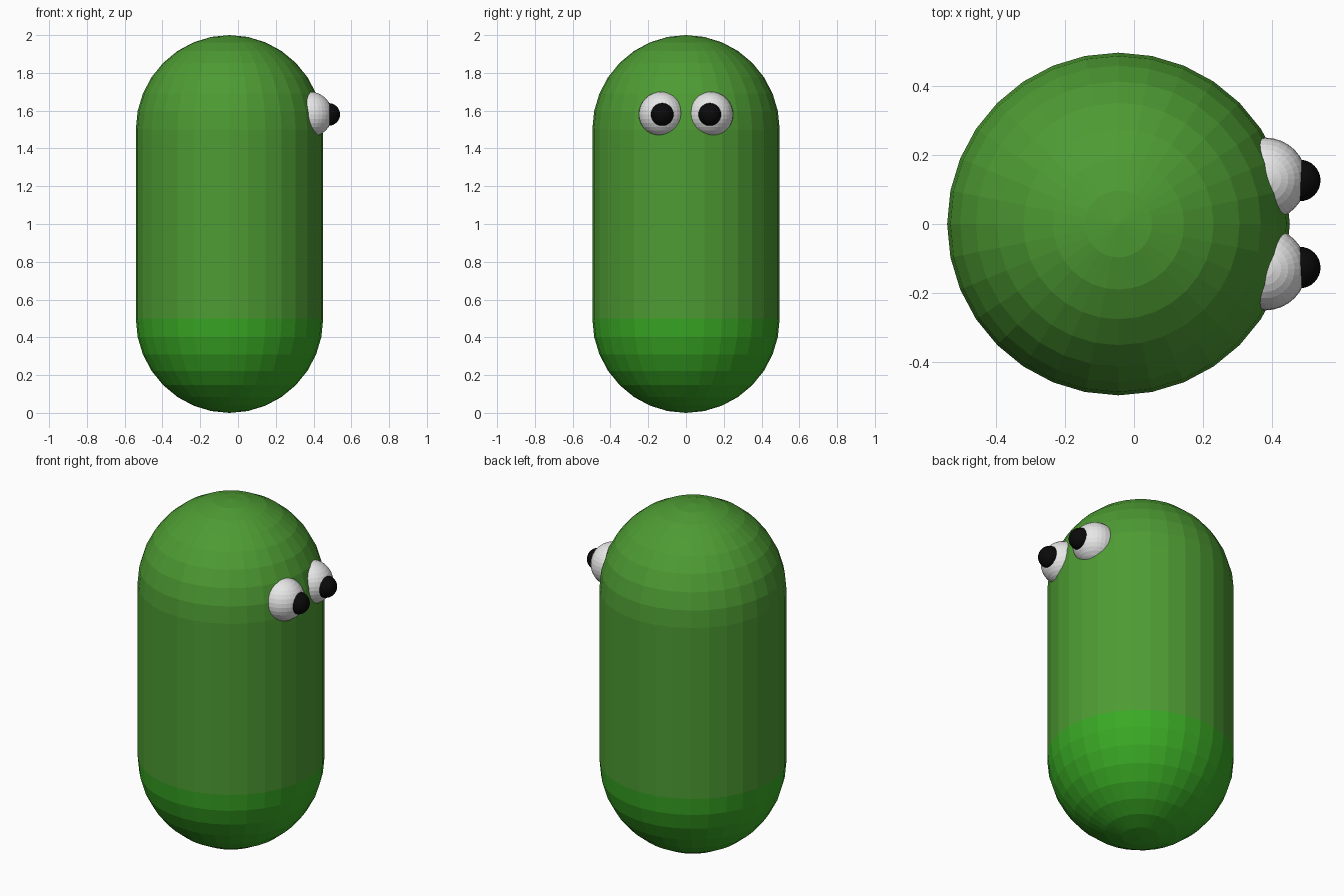
import bpy, bmesh
from mathutils import Vector, Matrix

if "Cube" in bpy.data.objects:
    bpy.data.objects.remove(bpy.data.objects["Cube"])

R = 0.496            # capsule radius
CX = -0.045          # body axis, set back so the eyes fit the centred bounds
LOW, HIGH = 0.5, 1.5  # ends of the straight section


def material(name, color):
    m = bpy.data.materials.new(name)
    m.diffuse_color = (*color, 1)
    m.use_nodes = True
    m.node_tree.nodes["Principled BSDF"].inputs["Base Color"].default_value = m.diffuse_color
    return m


body_green = material("leaf_green", (0.075, 0.33, 0.033))
base_green = material("bright_green", (0.042, 0.40, 0.018))
eye_white = material("eye_white", (0.8, 0.8, 0.8))
pupil_black = material("pupil_black", (0.003, 0.003, 0.003))


def finish(name, bm, mat, loc):
    mesh = bpy.data.meshes.new(name)
    bm.to_mesh(mesh)
    bm.free()
    mesh.materials.append(mat)
    ob = bpy.data.objects.new(name, mesh)
    ob.location = loc
    bpy.context.collection.objects.link(ob)
    return ob


def sphere(name, scale, loc, mat, keep=None):
    """Faceted ball; keep=+1 / -1 leaves only the upper / lower half."""
    bm = bmesh.new()
    bmesh.ops.create_uvsphere(bm, u_segments=32, v_segments=16, radius=1)
    if keep:
        drop = [v for v in bm.verts if v.co.z * keep < -0.01]
        bmesh.ops.delete(bm, geom=drop, context='VERTS')
    bmesh.ops.scale(bm, vec=Vector(scale), verts=bm.verts)
    return finish(name, bm, mat, loc)


# Capsule body: rounded base, straight trunk, rounded head
sphere("rounded_base", (R, R, LOW), (CX, 0, LOW), base_green, keep=-1)
sphere("rounded_head", (R, R, 2 - HIGH), (CX, 0, HIGH), body_green, keep=1)

bm = bmesh.new()
bmesh.ops.create_cone(bm, cap_ends=False, segments=32, radius1=R, radius2=R,
                      depth=HIGH - LOW)
finish("trunk", bm, body_green, (CX, 0, (LOW + HIGH) / 2))

# Eyes look along +x
for side, label in ((-1, "right"), (1, "left")):
    sphere(label + "_eyeball", (0.12,) * 3, (0.38, side * 0.13, 1.58), eye_white)
    sphere(label + "_pupil", (0.06,) * 3, (0.48, side * 0.126, 1.58), pupil_black)
